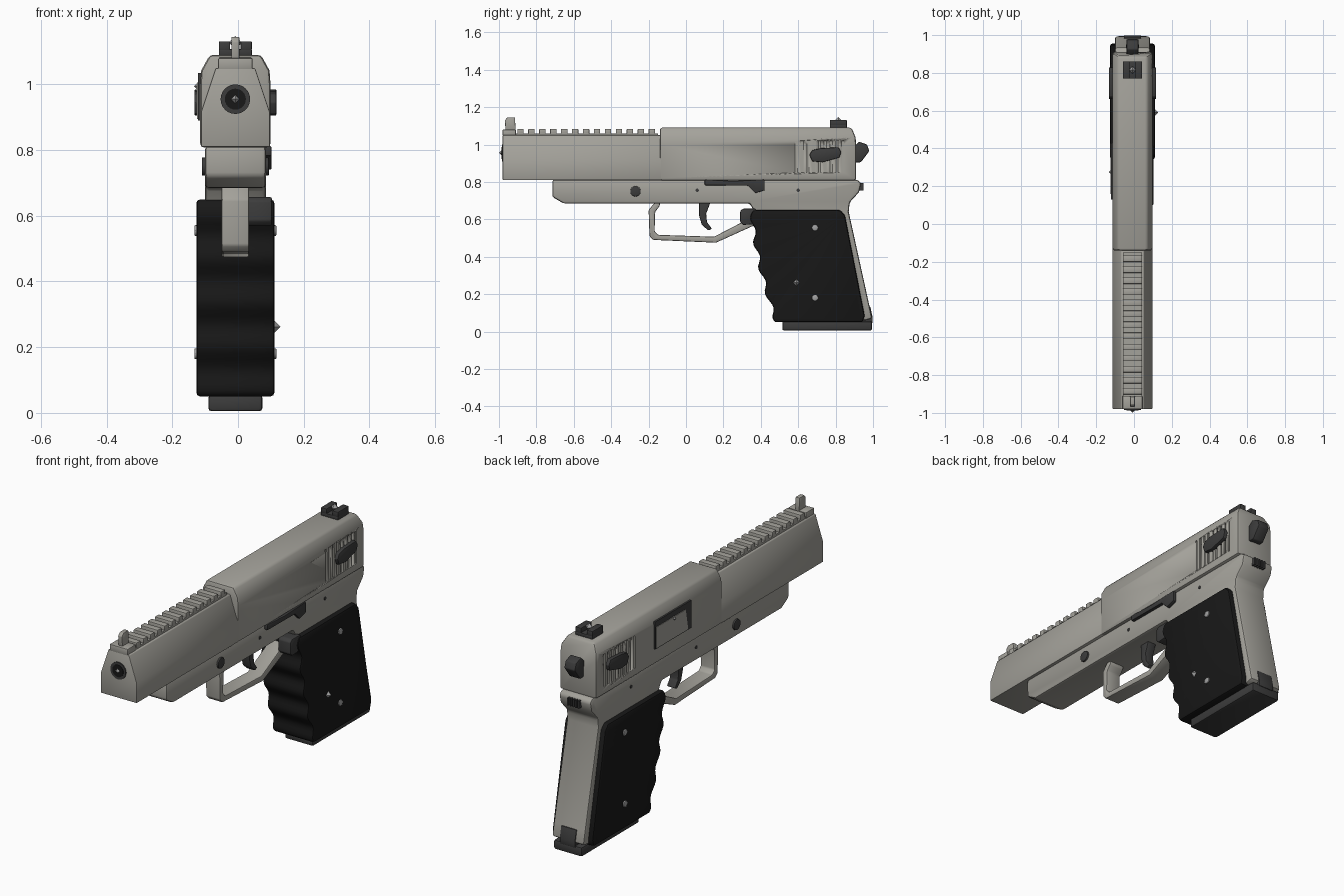
import bpy, bmesh, math
from mathutils import Matrix, Vector

if "Cube" in bpy.data.objects:
    bpy.data.objects.remove(bpy.data.objects["Cube"])

CX = -0.008  # mid-plane of the body


def material(name, r, g, b):
    m = bpy.data.materials.new(name)
    m.use_nodes = True
    m.diffuse_color = (r, g, b, 1)
    m.node_tree.nodes["Principled BSDF"].inputs["Base Color"].default_value = (r, g, b, 1)
    return m


STEEL = material("warm grey steel", 0.37, 0.36, 0.325)
DARK = material("dark steel", 0.045, 0.045, 0.045)
GRIP = material("black grip", 0.009, 0.009, 0.009)
PALE = material("pale metal", 0.36, 0.36, 0.36)


def finish(name, bm, mat, bevel=0.0):
    bmesh.ops.recalc_face_normals(bm, faces=bm.faces)
    mesh = bpy.data.meshes.new(name)
    bm.to_mesh(mesh)
    bm.free()
    mesh.materials.append(mat)
    ob = bpy.data.objects.new(name, mesh)
    bpy.context.collection.objects.link(ob)
    bpy.ops.object.select_all(action="DESELECT")
    ob.select_set(True)
    bpy.context.view_layer.objects.active = ob
    if bevel:
        mod = ob.modifiers.new("Bevel", "BEVEL")
        mod.width, mod.segments = bevel, 2
        mod.limit_method, mod.angle_limit = "ANGLE", math.radians(30)
        bpy.ops.object.modifier_apply(modifier="Bevel")
    bpy.ops.object.shade_smooth_by_angle(angle=math.radians(35))
    return ob


def prism(bm, pts, offset):
    face = bm.faces.new([bm.verts.new(p) for p in pts])
    new = bmesh.ops.extrude_face_region(bm, geom=[face])["geom"]
    verts = [v for v in new if isinstance(v, bmesh.types.BMVert)]
    bmesh.ops.translate(bm, verts=verts, vec=offset)


def side_part(name, outline, x0, x1, mat, bevel=0.0):
    """Side outline (y, z) extruded across the body."""
    bm = bmesh.new()
    prism(bm, [(x0, y, z) for y, z in outline], (x1 - x0, 0, 0))
    return finish(name, bm, mat, bevel)


def centred(name, outline, half, mat, bevel=0.0):
    return side_part(name, outline, CX - half, CX + half, mat, bevel)


def long_part(name, half_section, y0, y1, mat, bevel=0.0):
    """Half section (x, z), mirrored and extruded lengthwise."""
    pts = [(CX + x, y0, z) for x, z in half_section]
    pts += [(CX - x, y0, z) for x, z in reversed(half_section)]
    bm = bmesh.new()
    prism(bm, pts, (0, y1 - y0, 0))
    return finish(name, bm, mat, bevel)


def add_box(bm, centre, size):
    bmesh.ops.create_cube(bm, size=1, matrix=Matrix.Translation(centre) @ Matrix.Diagonal((*size, 1)))


def box(name, centre, size, mat, bevel=0.0):
    bm = bmesh.new()
    add_box(bm, centre, size)
    return finish(name, bm, mat, bevel)


def rod(name, centre, radius, length, axis, mat, sides=20, bevel=0.0):
    bm = bmesh.new()
    turn = Vector((0, 0, 1)).rotation_difference(Vector(axis)).to_matrix().to_4x4()
    bmesh.ops.create_cone(bm, cap_ends=True, segments=sides, radius1=radius, radius2=radius,
                          depth=length, matrix=Matrix.Translation(centre) @ turn)
    return finish(name, bm, mat, bevel)


# Slide: rear housing with cut serrations, and the tapered front
slide = long_part("slide_rear", [(0.107, 0.808), (0.107, 1.0), (0.104, 1.042), (0.078, 1.09)],
                  -0.14, 0.91, STEEL, 0.012)
for v in slide.data.vertices:  # raked rear top corner
    if v.co.y > 0.85 and v.co.z > 1.03:
        v.co.y -= (v.co.z - 1.03) * 0.4
bm = bmesh.new()
for i in range(9):
    for side in (-1, 1):
        add_box(bm, (CX + side * 0.109, 0.59 + i * 0.031, 0.935), (0.02, 0.012, 0.17))
cutter = finish("serration_cutter", bm, STEEL)
cutter.hide_render = True
mod = slide.modifiers.new("Serrations", "BOOLEAN")
mod.operation, mod.object, mod.solver = "DIFFERENCE", cutter, "EXACT"
bpy.context.view_layer.objects.active = slide
bpy.ops.object.modifier_apply(modifier="Serrations")
bpy.data.objects.remove(cutter)

long_part("slide_front", [(0.105, 0.81), (0.105, 0.915), (0.06, 1.05)], -0.98, -0.13, STEEL, 0.004)

# Top rail
box("rail_base", (CX, -0.53, 1.053), (0.1, 0.76, 0.014), STEEL)
bm = bmesh.new()
for i in range(13):
    add_box(bm, (CX, -0.885 + i * 0.0585, 1.067), (0.1, 0.034, 0.032))
finish("rail_teeth", bm, STEEL, 0.003)

# Sights
box("front_sight_base", (CX, -0.945, 1.062), (0.105, 0.07, 0.036), STEEL, 0.004)
centred("front_sight", [(-0.965, 1.07), (-0.968, 1.13), (-0.955, 1.145), (-0.915, 1.145),
                        (-0.91, 1.07)], 0.012, STEEL, 0.003)
box("rear_sight_base", (CX, 0.815, 1.097), (0.1, 0.09, 0.02), DARK, 0.003)
for side, label in ((1, "left"), (-1, "right")):
    box("rear_sight_post_" + label, (CX + side * 0.033, 0.815, 1.117), (0.034, 0.09, 0.028), DARK, 0.003)

# Muzzle
rod("muzzle_ring", (CX, -0.981, 0.955), 0.045, 0.008, (0, 1, 0), DARK, 24)
rod("muzzle_bore", (CX, -0.983, 0.955), 0.032, 0.008, (0, 1, 0), GRIP, 24)

# Ejection port on the right side
port = [(0.13, 0.89), (0.13, 1.035), (0.43, 1.035), (0.43, 0.89)]
side_part("port_border", port, -0.122, -0.113, DARK)
side_part("port_cover", [(0.16, 0.895), (0.18, 1.005), (0.425, 1.005), (0.425, 0.895)],
          -0.125, -0.116, STEEL)

# Frame with beavertail and backstrap
centred("frame", [(-0.715, 0.812), (-0.715, 0.72), (-0.655, 0.685), (0.34, 0.685), (0.39, 0.6),
                  (0.6, 0.07), (0.96, 0.06), (0.995, 0.07), (0.98, 0.14), (0.87, 0.64),
                  (0.875, 0.69), (0.925, 0.745), (0.937, 0.795), (0.915, 0.812)],
        0.093, STEEL, 0.012)
for i in range(5):
    box(f"tail_ridge_{i + 1}", (CX - 0.03 + i * 0.015, 0.934, 0.775), (0.008, 0.03, 0.04), DARK)

# Trigger guard and trigger
centred("trigger_guard", [(-0.165, 0.692), (-0.2, 0.65), (-0.195, 0.51), (-0.175, 0.49),
                          (0.16, 0.475), (0.37, 0.57), (0.37, 0.61), (0.33, 0.6), (0.15, 0.507),
                          (-0.15, 0.517), (-0.168, 0.535), (-0.165, 0.64), (-0.14, 0.672),
                          (-0.14, 0.692)], 0.042, STEEL, 0.006)
centred("trigger", [(0.07, 0.69), (0.07, 0.62), (0.085, 0.57), (0.12, 0.54), (0.138, 0.55),
                    (0.112, 0.585), (0.108, 0.63), (0.13, 0.69)], 0.025, DARK, 0.005)

# Grip with finger waves along its front
waves = []
for i in range(33):
    z = 0.05 + 0.6 * i / 32
    t = (0.65 - z) / 0.6
    waves.append((0.352 + 0.13 * t ** 1.6 - 0.012 * math.cos(math.tau * (z - 0.47) / 0.135), z))
centred("grip", waves + [(0.825, 0.65), (0.85, 0.62), (0.955, 0.085), (0.945, 0.05)],
        0.119, GRIP, 0.012)

# Magazine foot and its rear heel
box("magazine_foot", (CX, 0.755, 0.03), (0.165, 0.48, 0.05), DARK, 0.01)
centred("magazine_heel", [(0.93, 0.045), (0.998, 0.045), (0.998, 0.075), (0.985, 0.135),
                          (0.93, 0.135)], 0.045, DARK, 0.004)

# Hammer
centred("hammer", [(0.89, 0.905), (0.935, 0.905), (0.98, 0.965), (0.968, 1.0), (0.925, 1.015),
                   (0.89, 0.98)], 0.032, DARK, 0.006)

# Safety levers, grip screws and frame pins on both sides
lever = [(0.66, 0.945), (0.675, 0.91), (0.73, 0.905), (0.82, 0.93), (0.83, 0.96), (0.815, 0.985),
         (0.72, 0.98), (0.675, 0.97)]
for side, label in ((1, "left"), (-1, "right")):
    side_part("safety_lever_" + label, lever, CX + side * 0.095, CX + side * 0.125, DARK, 0.004)
    for y, z, place in ((0.69, 0.555, "upper"), (0.69, 0.18, "lower")):
        rod(f"grip_screw_{place}_{label}", (CX + side * 0.118, y, z), 0.017, 0.014, (1, 0, 0), PALE, 12, 0.004)
    for i, y in enumerate((0.06, 0.6)):
        rod(f"frame_pin_{i + 1}_{label}", (CX + side * 0.092, y, 0.755), 0.009, 0.008, (1, 0, 0), DARK, 10)
rod("takedown_pin", (CX, -0.27, 0.75), 0.028, 0.204, (1, 0, 0), DARK, 16, 0.003)

# Controls on the left side only
side_part("slide_stop", [(0.1, 0.782), (0.1, 0.812), (0.25, 0.805), (0.42, 0.812), (0.42, 0.755),
                         (0.37, 0.74), (0.33, 0.78)], 0.08, 0.102, DARK, 0.004)
side_part("magazine_release", [(0.29, 0.585), (0.29, 0.645), (0.305, 0.657), (0.37, 0.657),
                               (0.38, 0.645), (0.38, 0.575), (0.305, 0.57)], 0.03, 0.103, DARK, 0.005)

# Small diamond studs
for name, place in (("muzzle_stud", (CX, -0.98, 0.955)), ("grip_stud", (0.109, 0.59, 0.262)),
                    ("port_stud", (-0.114, 0.275, 0.995)), ("sight_stud", (CX, 0.815, 1.127))):
    bm = bmesh.new()
    bmesh.ops.create_uvsphere(bm, u_segments=4, v_segments=2, radius=0.02,
                              matrix=Matrix.Translation(place))
    finish(name, bm, PALE)
